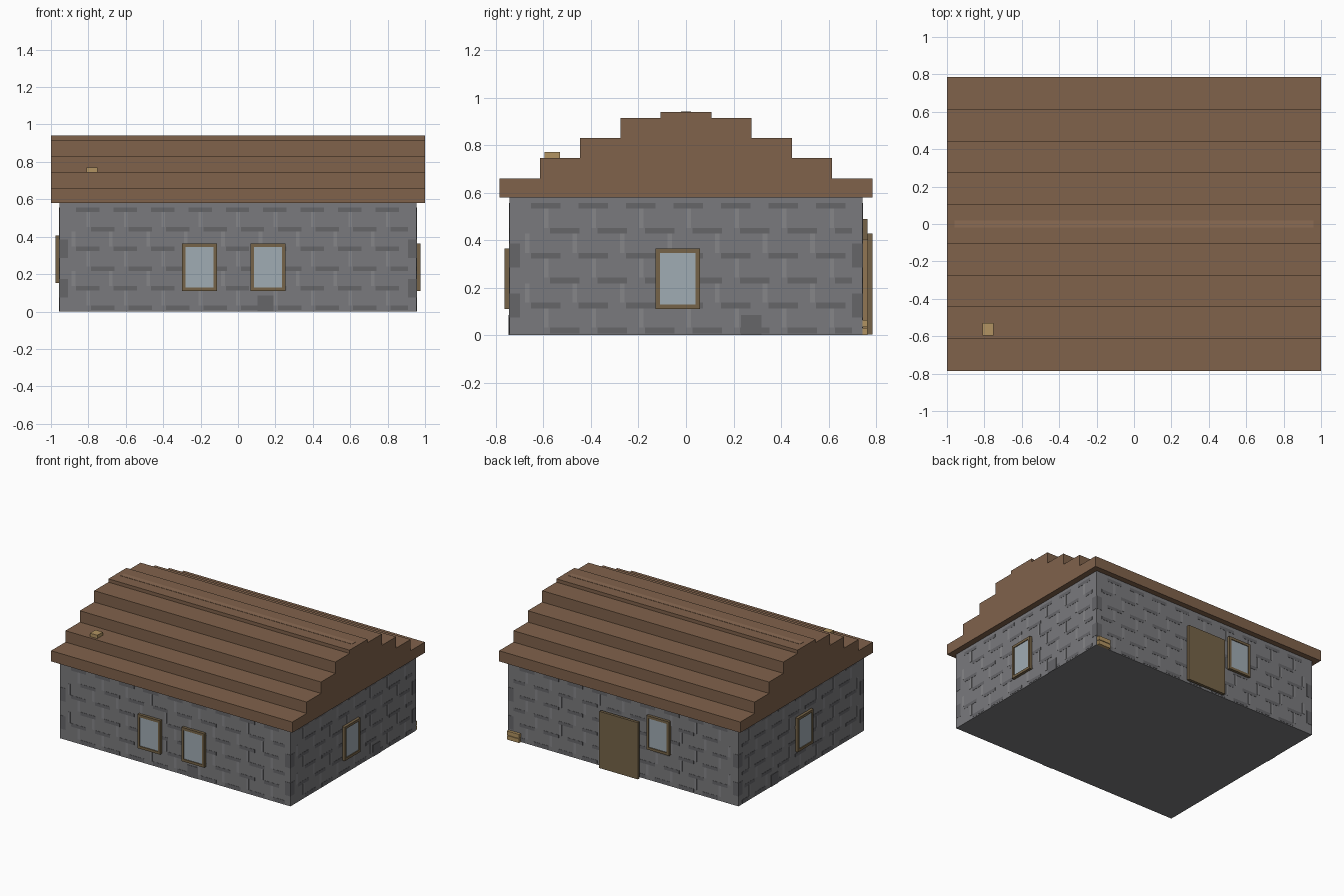
import bpy, bmesh

if "Cube" in bpy.data.objects:
    bpy.data.objects.remove(bpy.data.objects["Cube"])

HX, HY, WALL_Z = 0.955, 0.743, 0.58   # half size and height of the walls


def material(name, r, g, b):
    m = bpy.data.materials.new(name)
    lin = [((c / 255 + 0.055) / 1.055) ** 2.4 for c in (r, g, b)]
    m.diffuse_color = (*lin, 1)
    m.use_nodes = True
    m.node_tree.nodes["Principled BSDF"].inputs["Base Color"].default_value = m.diffuse_color
    return m


STONE = material("stone", 122, 122, 125)
STONE_DARK = material("stone_dark", 102, 102, 105)
STONE_LIGHT = material("stone_light", 134, 134, 137)
ROOF = material("roof_wood", 128, 98, 75)
RIDGE = material("ridge_wood", 140, 108, 84)
FRAME = material("frame_wood", 118, 100, 72)
PANEL = material("panel_wood", 145, 118, 84)
GLASS = material("glass", 160, 172, 180)
PALE = material("pale_wood", 178, 148, 98)


def boxes(name, spans, mat):
    """One object made of axis-aligned boxes, each ((x0,x1),(y0,y1),(z0,z1))."""
    bm = bmesh.new()
    for span in spans:
        verts = bmesh.ops.create_cube(bm, size=1)["verts"]
        for v in verts:
            v.co = [(a + b) / 2 + c * abs(b - a) for (a, b), c in zip(span, v.co)]
    me = bpy.data.meshes.new(name)
    bm.to_mesh(me)
    bm.free()
    me.materials.append(mat)
    ob = bpy.data.objects.new(name, me)
    bpy.context.collection.objects.link(ob)
    return ob


def on_wall(side, u, z, d):
    """Span of a box lying on a wall: u along the wall, d outward depth."""
    if side in ("front", "back"):
        s = -1 if side == "front" else 1
        return u, (s * (HY + d[0]), s * (HY + d[1])), z
    s = -1 if side == "left" else 1
    return (s * (HX + d[0]), s * (HX + d[1])), u, z


def window(name, side, u, z):
    w, h, t, d = 0.094, 0.127, 0.019, (-0.005, 0.021)
    bars = [((u - w, u - w + t), (z - h, z + h)), ((u + w - t, u + w), (z - h, z + h)),
            ((u - w + t, u + w - t), (z - h, z - h + t)),
            ((u - w + t, u + w - t), (z + h - t, z + h))]
    boxes(name + "_frame", [on_wall(side, a, b, d) for a, b in bars], FRAME)
    boxes(name + "_glass", [on_wall(side, (u - w + t, u + w - t),
                                    (z - h + t, z + h - t), (-0.005, 0.015))], GLASS)


# Walls
boxes("walls", [((-HX, HX), (-HY, HY), (0, WALL_Z))], STONE)

# Stone pattern: dark dashes, light upright joints, dark corner stones
skin = (-0.005, 0.0015)
dark, light = [], []
for side, half in (("front", HX), ("back", HX), ("left", HY), ("right", HY)):
    inner = half - 0.045
    for row in range(6):
        z = 0.02 + row * 0.105
        u = -inner + (0.02 if row % 2 else 0.1)
        while u < inner - 0.02:
            dark.append(on_wall(side, (u + 0.025, min(u + 0.15, inner)),
                                (z - 0.012, z + 0.012), skin))
            if row < 5:
                light.append(on_wall(side, (u, u + 0.02), (z + 0.012, z + 0.093), skin))
            u += 0.2
        if row % 2 and row < 5:
            for s in (-1, 1):
                dark.append(on_wall(side, sorted((s * inner, s * half)),
                                    (z - 0.05, z + 0.05), skin))
boxes("stone_dashes", dark, STONE_DARK)
boxes("stone_joints", light, STONE_LIGHT)

# Dark foundation stones
for side, u in (("front", 0.147), ("right", 0.275), ("left", 0.315)):
    boxes("foundation_stone_" + side,
          [on_wall(side, (u - 0.043, u + 0.043), (0, 0.086), (-0.005, 0.003))], STONE_DARK)

# Stepped roof: one profile swept along x
steps = [(0.785, 0.66), (0.615, 0.745), (0.445, 0.83), (0.275, 0.915), (0.107, 0.94)]
half_profile, z = [], WALL_Z
for y, top in steps:
    half_profile += [(y, z), (y, top)]
    z = top
profile = half_profile + [(-y, z) for y, z in reversed(half_profile)]
bm = bmesh.new()
face = bm.faces.new([bm.verts.new((-1, y, z)) for y, z in profile])
ext = bmesh.ops.extrude_face_region(bm, geom=[face])["geom"]
bmesh.ops.translate(bm, vec=(2, 0, 0),
                    verts=[g for g in ext if isinstance(g, bmesh.types.BMVert)])
bmesh.ops.recalc_face_normals(bm, faces=bm.faces)
me = bpy.data.meshes.new("roof")
bm.to_mesh(me)
bm.free()
me.materials.append(ROOF)
bpy.context.collection.objects.link(bpy.data.objects.new("roof", me))

# Ridge strip and loose wooden chip on the roof
boxes("ridge_strip", [((-0.96, 0.96), (-0.02, 0.02), (0.93, 0.942))], RIDGE)
boxes("roof_chip", [((-0.81, -0.75), (-0.595, -0.53), (0.74, 0.77))], PALE)

# Windows
window("front_window_left", "front", -0.205, 0.237)
window("front_window_right", "front", 0.16, 0.237)
window("right_window", "right", -0.035, 0.237)
window("left_window", "left", -0.025, 0.28)
window("back_window", "back", -0.30, 0.363)

# Door: pale backing panel with a larger slab in front
boxes("door_panel", [on_wall("back", (-0.125, 0.145), (0.02, 0.405), (-0.005, 0.021))], PANEL)
boxes("door_slab", [on_wall("back", (-0.15, 0.17), (0.003, 0.428), (0.021, 0.042))], FRAME)

# Small stack of planks at the back corner
boxes("plank_lower", [on_wall("back", (0.85, 0.95), (0, 0.03), (-0.005, 0.021))], PALE)
boxes("plank_upper", [on_wall("back", (0.85, 0.95), (0.034, 0.064), (-0.005, 0.021))], PALE)
